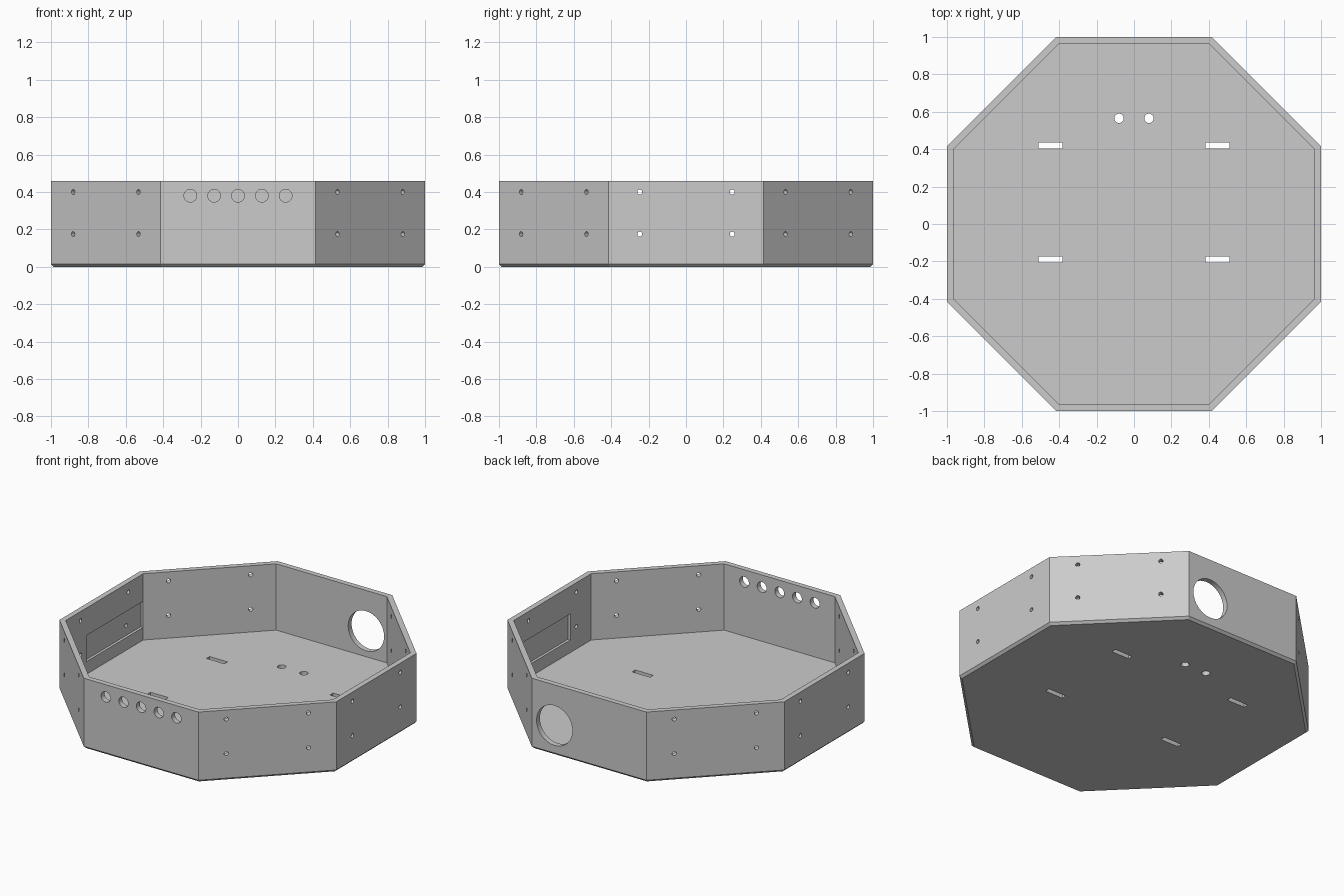
import bpy, bmesh, math
from mathutils import Matrix

cube = bpy.data.objects.get("Cube")
if cube:
    bpy.data.objects.remove(cube, do_unlink=True)

HEIGHT = 0.46
INNER = 0.965      # inner face distance of the walls
FLOOR = 0.027      # top of the floor
CHAMFER = 0.015

grey = bpy.data.materials.new("light grey")
grey.use_nodes = True
colour = (0.6, 0.6, 0.6, 1)
grey.diffuse_color = colour
grey.node_tree.nodes["Principled BSDF"].inputs["Base Color"].default_value = colour


def make_object(name, bm):
    bmesh.ops.recalc_face_normals(bm, faces=bm.faces)
    mesh = bpy.data.meshes.new(name)
    bm.to_mesh(mesh)
    bm.free()
    mesh.materials.append(grey)
    obj = bpy.data.objects.new(name, mesh)
    bpy.context.collection.objects.link(obj)
    return obj


def octagon(bm, apothem, z):
    radius = apothem / math.cos(math.pi / 8)
    angles = [math.radians(22.5 + 45 * i) for i in range(8)]
    return [bm.verts.new((radius * math.cos(a), radius * math.sin(a), z)) for a in angles]


def add_box(bm, centre, size):
    bmesh.ops.create_cube(bm, size=1, matrix=Matrix.Translation(centre) @ Matrix.Diagonal((*size, 1)))


def add_hole(bm, radius, matrix):
    bmesh.ops.create_cone(bm, cap_ends=True, segments=32, radius1=radius, radius2=radius,
                          depth=0.15, matrix=matrix)


def wall_hole(bm, angle, along, z, radius):
    turn = Matrix.Rotation(math.radians(angle), 4, 'Z')
    lie = Matrix.Rotation(math.pi / 2, 4, 'Y')
    add_hole(bm, radius, turn @ Matrix.Translation((0.985, along, z)) @ lie)


# Open octagonal tray, lofted from the underside, over the rim, to the floor
bm = bmesh.new()
profile = [(1 - CHAMFER, 0), (1, CHAMFER), (1, HEIGHT), (INNER, HEIGHT), (INNER, FLOOR)]
rings = [octagon(bm, a, z) for a, z in profile]
for low, high in zip(rings, rings[1:]):
    for i in range(8):
        j = (i + 1) % 8
        bm.faces.new((low[i], low[j], high[j], high[i]))
bm.faces.new(rings[0])
bm.faces.new(rings[-1])
tray = make_object("octagonal_tray", bm)

# Shallow rectangular pockets inside the two side walls
bm = bmesh.new()
for side in (-1, 1):
    add_box(bm, (side * 0.932, 0.107, 0.195), (0.1, 0.585, 0.17))
pockets = make_object("pocket_cutter", bm)

# All through holes
bm = bmesh.new()
for angle in (0, 45, 135, 180, 225, 315):          # screw holes
    for along in (-0.247, 0.247):
        for z in (0.175, 0.4):
            wall_hole(bm, angle, along, z, 0.013)
for i in range(-2, 3):                             # front row of button holes
    wall_hole(bm, -90, i * 0.1275, 0.38, 0.034)
wall_hole(bm, 90, -0.25, 0.195, 0.13)              # large rear opening
for side in (-1, 1):                               # floor slots and cable holes
    for y in (0.42, -0.19):
        add_box(bm, (side * 0.446, y, 0), (0.13, 0.032, 0.2))
    add_hole(bm, 0.025, Matrix.Translation((side * 0.08, 0.565, 0)))
holes = make_object("hole_cutter", bm)

# Cut the pockets first, then the holes
bpy.context.view_layer.objects.active = tray
for cutter in (pockets, holes):
    cutter.hide_render = True
    mod = tray.modifiers.new(cutter.name, 'BOOLEAN')
    mod.operation = 'DIFFERENCE'
    mod.solver = 'EXACT'
    mod.object = cutter
    bpy.ops.object.modifier_apply(modifier=mod.name)
    bpy.data.objects.remove(cutter, do_unlink=True)

# Smooth hole walls, sharp corners
bpy.ops.object.select_all(action='DESELECT')
tray.select_set(True)
bpy.ops.object.shade_smooth_by_angle(angle=math.radians(30))
